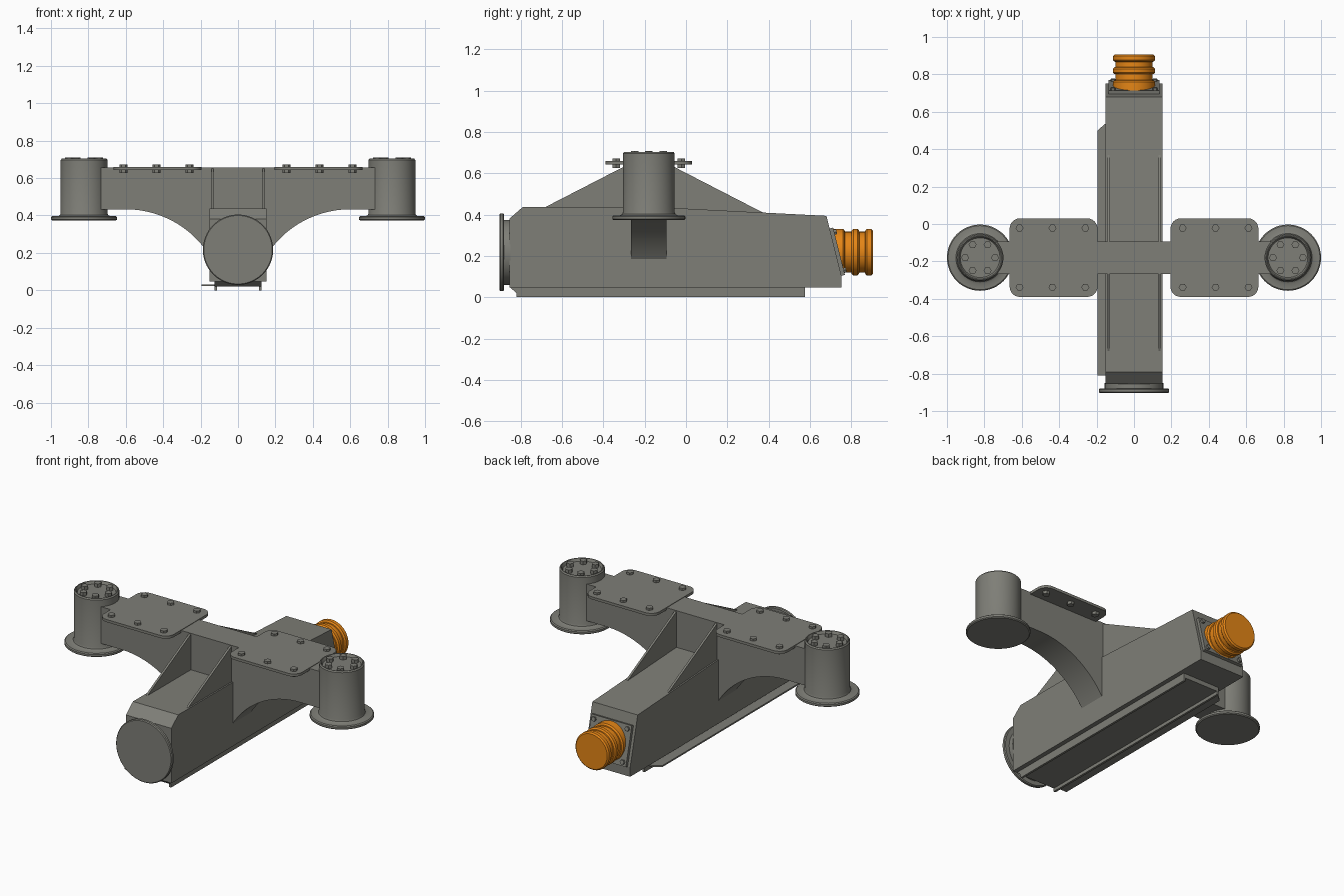
import bpy, bmesh, math
from mathutils import Matrix, Vector

if "Cube" in bpy.data.objects:
    bpy.data.objects.remove(bpy.data.objects["Cube"])


def material(name, rgb):
    m = bpy.data.materials.new(name)
    m.diffuse_color = (*rgb, 1)
    m.use_nodes = True
    m.node_tree.nodes["Principled BSDF"].inputs["Base Color"].default_value = m.diffuse_color
    return m


GREY = material("warm grey metal", (0.21, 0.21, 0.185))
ORANGE = material("orange", (0.78, 0.235, 0.008))
YC = -0.18  # y of the cross beam centre line


def finish(name, bm, mat, smooth=False):
    bmesh.ops.recalc_face_normals(bm, faces=bm.faces)
    me = bpy.data.meshes.new(name)
    bm.to_mesh(me)
    bm.free()
    me.materials.append(mat)
    ob = bpy.data.objects.new(name, me)
    bpy.context.collection.objects.link(ob)
    if smooth:
        bpy.ops.object.select_all(action='DESELECT')
        ob.select_set(True)
        bpy.context.view_layer.objects.active = ob
        bpy.ops.object.shade_smooth_by_angle(angle=math.radians(35))
    return ob


def prism(name, pts, axis, a, b, mat=GREY, smooth=False):
    """Extrude a 2D outline along an axis from a to b."""
    put = {'X': lambda p, t: (t, p[0], p[1]),
           'Y': lambda p, t: (p[0], t, p[1]),
           'Z': lambda p, t: (p[0], p[1], t)}[axis]
    bm = bmesh.new()
    lo = [bm.verts.new(put(p, a)) for p in pts]
    hi = [bm.verts.new(put(p, b)) for p in pts]
    bm.faces.new(lo)
    bm.faces.new(hi)
    n = len(pts)
    for i in range(n):
        j = (i + 1) % n
        bm.faces.new((lo[i], lo[j], hi[j], hi[i]))
    return finish(name, bm, mat, smooth)


def lathe(name, prof, place, mat=GREY, n=48):
    """Revolve (radius, height) points around local z, then place."""
    bm = bmesh.new()
    rings = []
    for r, h in prof:
        if r == 0:
            rings.append([bm.verts.new((0, 0, h))] * n)
        else:
            rings.append([bm.verts.new((r * math.cos(k * math.tau / n),
                                        r * math.sin(k * math.tau / n), h)) for k in range(n)])
    for A, B in zip(rings, rings[1:]):
        for k in range(n):
            m = (k + 1) % n
            vs = list(dict.fromkeys((A[k], A[m], B[m], B[k])))
            if len(vs) > 2:
                bm.faces.new(vs)
    bm.transform(place)
    return finish(name, bm, mat, True)


def hex_bolt(name, place, r, h0, h1):
    pts = [(r * math.cos(k * math.pi / 3), r * math.sin(k * math.pi / 3)) for k in range(6)]
    ob = prism(name, pts, 'Z', h0, h1)
    ob.data.transform(place)
    return ob


def rect(x0, x1, y0, y1):
    return [(x0, y0), (x1, y0), (x1, y1), (x0, y1)]


# Main body, side outline
prism("main_body", [(-0.855, 0.047), (0.752, 0.047), (0.752, 0.105), (0.68, 0.394),
                    (-0.1, 0.434), (-0.79, 0.437), (-0.855, 0.38)], 'X', -0.152, 0.152)

# Underside channel, lips and side strip
prism("under_channel", [(-0.855, 0.05), (-0.82, 0.02), (0.575, 0.02), (0.575, 0.05)],
      'X', -0.125, 0.125)
for s in (-1, 1):
    prism("channel_lip", rect(-0.82, 0.575, 0, 0.022), 'X', s * 0.112, s * 0.125)
prism("side_strip", [(-0.1, -0.81), (-0.1, 0.535), (-0.155, 0.535), (-0.195, 0.5),
                     (-0.195, -0.81)], 'Z', 0.023, 0.032)

# Cross beam with arched underside
arc = []
for i in range(21):
    x = 0.6 - 0.46 * i / 20
    arc.append((x, 0.433 - 0.53 + math.sqrt(0.53 ** 2 - (0.6 - x) ** 2)))
half = [(0.735, 0.656), (0.735, 0.433)] + arc
prism("cross_beam", half + [(-x, z) for x, z in reversed(half)], 'Y', YC - 0.086, YC + 0.086,
      smooth=True)

# Triangular gussets joining body and beam
for s in (-1, 1):
    prism("gusset", [(-0.68, 0.42), (-0.68, 0.437), (YC - 0.08, 0.653), (YC + 0.08, 0.653),
                     (0.37, 0.411), (0.37, 0.39)], 'X', s * 0.13, s * 0.143)

# Front disc on its collar
front = Matrix.Translation((0, -0.85, 0.217)) @ Matrix.Rotation(math.pi / 2, 4, 'X')
lathe("front_disc", [(0, 0), (0.157, 0), (0.157, 0.03), (0.183, 0.03), (0.188, 0.035),
                     (0.188, 0.049), (0.183, 0.054), (0, 0.054)], front, n=64)

# Rear tilted mounting plate with corner bolts
tilt = Matrix.Translation((0, 0.7235, 0.218)) @ Matrix.Rotation(
    -(math.pi / 2 - math.atan2(0.072, 0.289)), 4, 'X')
p = prism("rear_plate", rect(-0.135, 0.135, -0.118, 0.118), 'Z', -0.005, 0.018)
p.data.transform(tilt)
for sx in (-1, 1):
    for sy in (-1, 1):
        hex_bolt("rear_bolt", tilt @ Matrix.Translation((sx * 0.112, sy * 0.095, 0)),
                 0.014, 0.01, 0.03)

# Orange ribbed bumper
rear = Matrix.Translation((0, 0, 0.218)) @ Matrix.Rotation(-math.pi / 2, 4, 'X')
prof = [(0, 0.68), (0.113, 0.68)]
for a, b in ((0.70, 0.768), (0.802, 0.838), (0.868, 0.905)):
    if a > 0.75:
        prof += [(0.099, a - 0.001), (0.105, a)]
    prof += [(0.113, a + 0.008), (0.113, b - 0.008), (0.105, b)]
    if b < 0.9:
        prof += [(0.099, b + 0.001)]
lathe("rear_bumper", prof + [(0, 0.905)], rear, ORANGE)

# End posts, bolted cover plates (both sides)
for s in (-1, 1):
    c = Vector((s * 0.823, YC, 0))
    lathe("end_post", [(0, 0.374), (0.171, 0.374), (0.177, 0.379), (0.177, 0.391), (0.171, 0.396),
                       (0.14, 0.396), (0.129, 0.402), (0.125, 0.412), (0.125, 0.697),
                       (0.119, 0.704), (0.114, 0.704), (0.106, 0.688), (0, 0.688)],
          Matrix.Translation(c))
    for k in range(6):
        a = k * math.pi / 3
        hex_bolt("post_bolt", Matrix.Translation(c + Vector((0.08 * math.cos(a),
                 0.08 * math.sin(a), 0))), 0.021, 0.68, 0.709)

    outline = []
    for q, (sx, sy) in enumerate(((1, 1), (-1, 1), (-1, -1), (1, -1))):
        for k in range(7):
            a = math.pi / 2 * (q + k / 6)
            outline.append((s * 0.43 + sx * 0.18 + 0.055 * math.cos(a),
                            YC + sy * 0.155 + 0.055 * math.sin(a)))
    prism("cover_plate", outline, 'Z', 0.643, 0.659, smooth=True)
    for x in (0.26, 0.436, 0.612):
        for sy in (-1, 1):
            hex_bolt("cover_bolt", Matrix.Translation((s * x, YC + sy * 0.158, 0)),
                     0.021, 0.626, 0.672)
